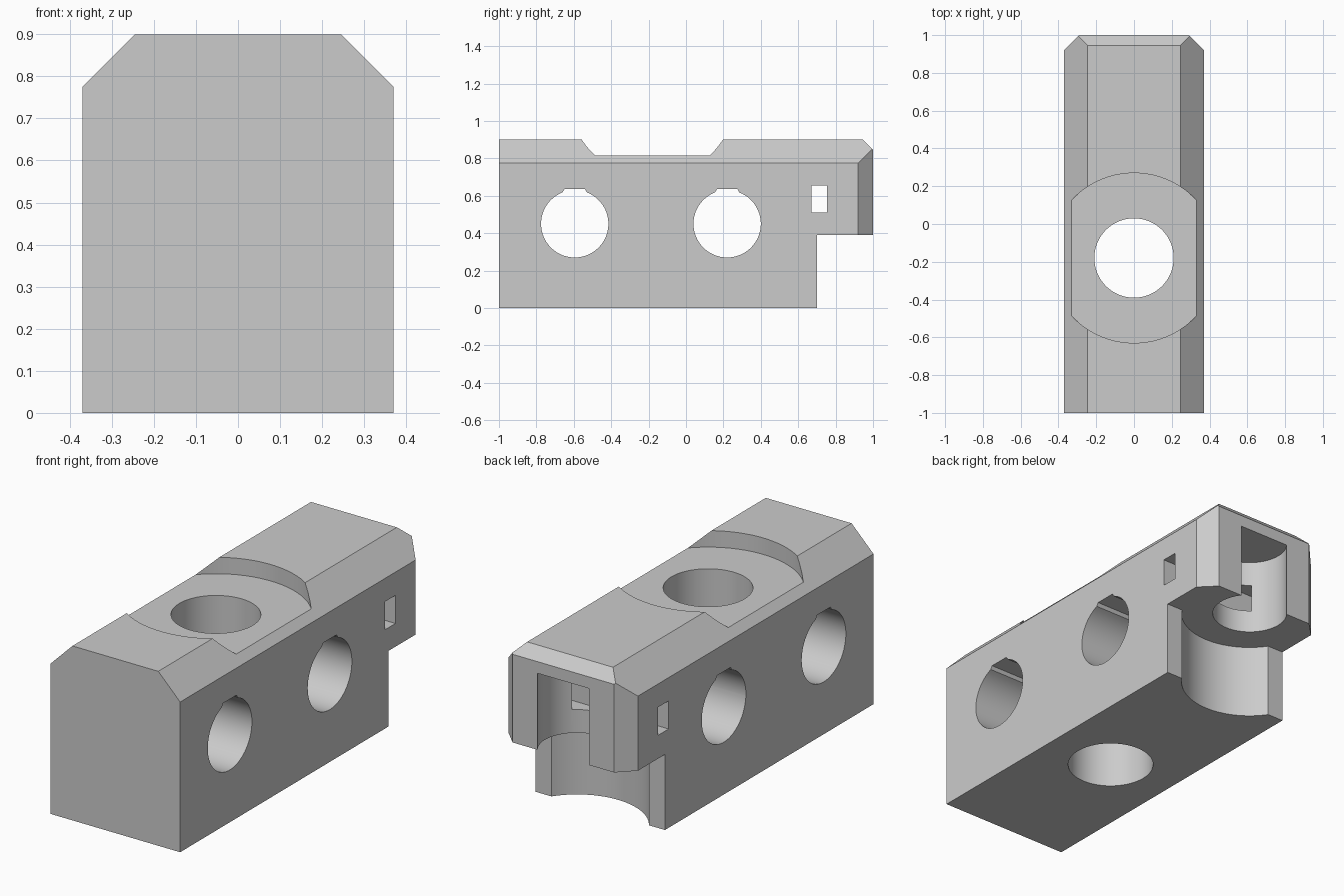
import bpy, bmesh, math
from mathutils import Vector

cube = bpy.data.objects.get("Cube")
if cube:
    bpy.data.objects.remove(cube, do_unlink=True)

grey = bpy.data.materials.new("light_grey")
grey.use_nodes = True
grey.diffuse_color = (0.6, 0.6, 0.6, 1)
grey.node_tree.nodes["Principled BSDF"].inputs["Base Color"].default_value = (0.6, 0.6, 0.6, 1)


def new_object(name, bm):
    bmesh.ops.recalc_face_normals(bm, faces=bm.faces)
    mesh = bpy.data.meshes.new(name)
    bm.to_mesh(mesh)
    bm.free()
    mesh.materials.append(grey)
    obj = bpy.data.objects.new(name, mesh)
    bpy.context.collection.objects.link(obj)
    return obj


def box(bm, low, high):
    low, high = Vector(low), Vector(high)
    verts = bmesh.ops.create_cube(bm, size=1)["verts"]
    for v in verts:
        v.co = (low + high) / 2 + v.co * (high - low)


def prism(points, start, end):
    """Extrude a closed outline of 3D points from an offset to another."""
    bm = bmesh.new()
    face = bm.faces.new([bm.verts.new(Vector(p) + Vector(start)) for p in points])
    new = bmesh.ops.extrude_face_region(bm, geom=[face])["geom"]
    moved = [g for g in new if isinstance(g, bmesh.types.BMVert)]
    bmesh.ops.translate(bm, verts=moved, vec=Vector(end) - Vector(start))
    return bm


def circle(radius, segments=72):
    for i in range(segments):
        a = math.tau * (i + 0.5) / segments
        yield radius * math.cos(a), radius * math.sin(a)


def upright(y, radius, bottom, top):
    outline = [(a, y + b, 0) for a, b in circle(radius)]
    return prism(outline, (0, 0, bottom), (0, 0, top))


def cross_hole(y, z, radius):
    """Sideways bore with a shallow flat-topped keyway."""
    pts = [p for p in circle(radius) if not (p[1] > 0 and abs(p[0]) < 0.065)]
    pts += [(0.065, 0.168), (0.055, 0.185), (-0.055, 0.185), (-0.065, 0.168)]
    pts.sort(key=lambda p: math.atan2(p[1], p[0]))
    return prism([(0, y + a, z + b) for a, b in pts], (-1, 0, 0), (1, 0, 0))


def cut(body, bm):
    cutter = new_object("cutter", bm)
    cutter.hide_render = True
    mod = body.modifiers.new("cut", "BOOLEAN")
    mod.operation, mod.solver, mod.object = "DIFFERENCE", "EXACT", cutter
    bpy.context.view_layer.objects.active = body
    bpy.ops.object.modifier_apply(modifier=mod.name)
    bpy.data.objects.remove(cutter, do_unlink=True)


# Block with chamfered long top edges and chamfered back edges
bm = bmesh.new()
box(bm, (-0.37, -1, 0), (0.37, 1, 0.9))
planes = [((0, 1, 0.845), (0, 1, 1))]
for s in (-1, 1):
    planes += [((s * 0.37, 0, 0.775), (s, 0, 1)), ((s * 0.37, 0.92, 0), (s, 1, 0))]
for point, normal in planes:
    geom = bm.verts[:] + bm.edges[:] + bm.faces[:]
    made = bmesh.ops.bisect_plane(bm, geom=geom, plane_co=point, plane_no=normal, clear_outer=True)
    bmesh.ops.contextual_create(bm, geom=[g for g in made["geom_cut"] if isinstance(g, bmesh.types.BMEdge)])
block = new_object("drilled_block", bm)

# Step under the back end
bm = bmesh.new()
box(bm, (-1, 0.7, -1), (1, 2, 0.39))
cut(block, bm)

# Round relief below the overhang, and the open pocket above it
cut(block, upright(0.888, 0.336, -0.2, 0.39))
cut(block, upright(0.89, 0.183, 0.2, 0.785))

# Round recess and vertical bore
cut(block, upright(-0.18, 0.45, 0.815, 1.2))
cut(block, upright(-0.18, 0.21, -0.2, 1.2))

# Sideways bores
for y in (-0.595, 0.22):
    cut(block, cross_hole(y, 0.45, 0.18))

# Small rectangular slot
bm = bmesh.new()
box(bm, (-1, 0.67, 0.51), (1, 0.755, 0.655))
cut(block, bm)

for obj in bpy.context.selected_objects:
    obj.select_set(False)
block.select_set(True)
bpy.context.view_layer.objects.active = block
bpy.ops.object.shade_smooth_by_angle(angle=math.radians(20))
